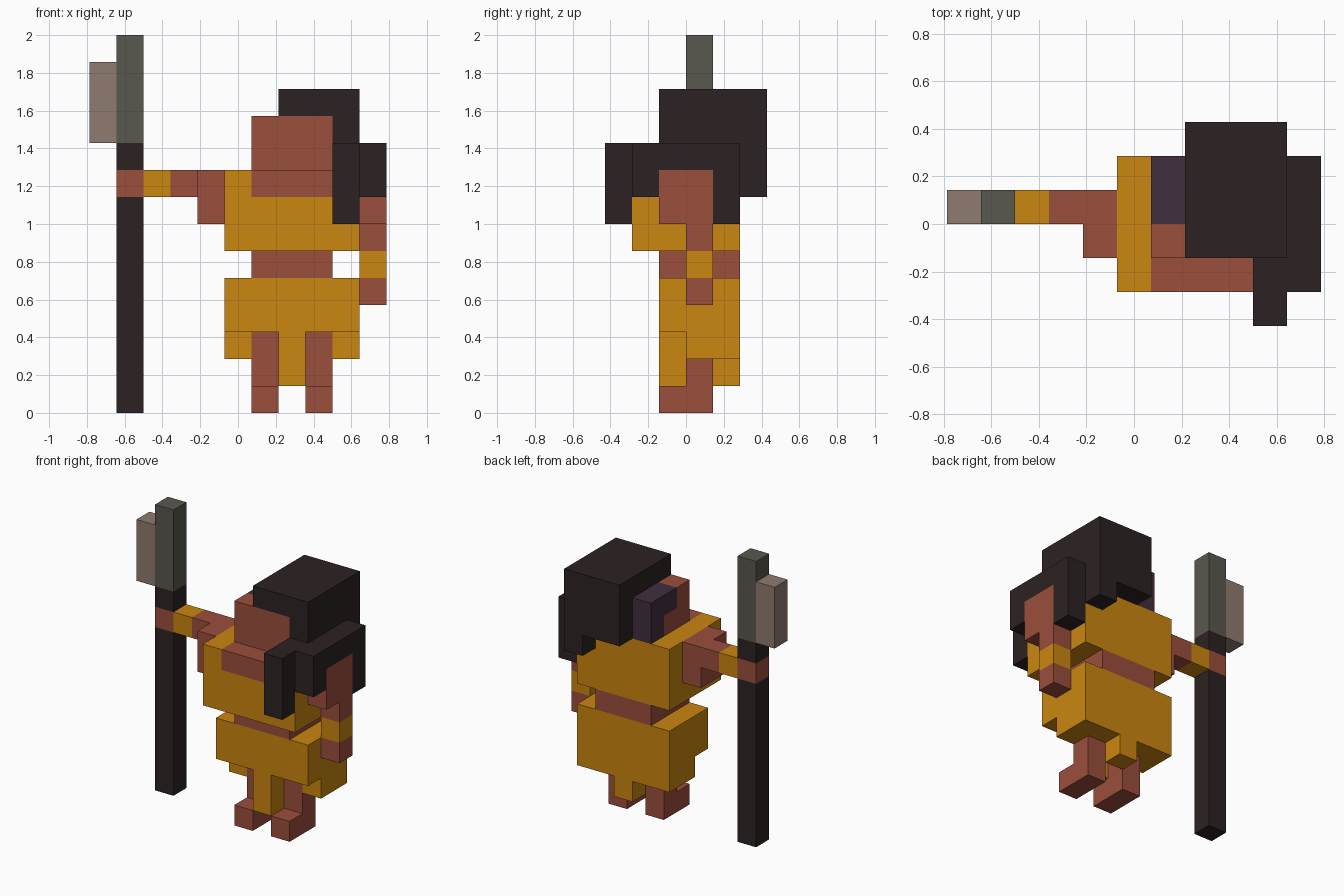
import bpy, bmesh
from mathutils import Vector

if "Cube" in bpy.data.objects:
    bpy.data.objects.remove(bpy.data.objects["Cube"])

U = 1 / 7  # one block; x is in half-offset block units


def material(name, rgb):
    lin = [((c / 255 + 0.055) / 1.055) ** 2.4 for c in rgb]
    m = bpy.data.materials.new(name)
    m.diffuse_color = (*lin, 1)
    m.use_nodes = True
    m.node_tree.nodes["Principled BSDF"].inputs["Base Color"].default_value = m.diffuse_color
    return m


GOLD = material("gold cloth", (202, 134, 16))
SKIN = material("skin", (155, 78, 60))
DARK = material("dark hair and wood", (44, 34, 34))
GREY = material("grey stone", (89, 87, 78))
PALE = material("pale stone", (143, 123, 112))
PLUM = material("plum", (65, 46, 62))


def part(name, mat, *boxes):
    """One object from boxes given as ((x0, x1), (y0, y1), (z0, z1)) in blocks."""
    bm = bmesh.new()
    for spans in boxes:
        lo = Vector([s[0] for s in spans]) * U
        hi = Vector([s[1] for s in spans]) * U
        for v in bmesh.ops.create_cube(bm, size=1)["verts"]:
            v.co = [(a + b) / 2 + c * (b - a) for a, b, c in zip(lo, hi, v.co)]
    me = bpy.data.meshes.new(name)
    bm.to_mesh(me)
    bm.free()
    me.materials.append(mat)
    ob = bpy.data.objects.new(name, me)
    bpy.context.collection.objects.link(ob)
    return ob


# Legs, feet and skirt sides, repeated about the body centre
for side, leg, hem in (("left", 0.5, -0.5), ("right", 2.5, 3.5)):
    part(side + "_leg", SKIN, ((leg, leg + 1), (0, 1), (0, 3)))
    part(side + "_foot", SKIN, ((leg, leg + 1), (-1, 0), (0, 1)))
    part(side + "_skirt_hem", GOLD, ((hem, hem + 1), (0, 2), (2, 3)))

# Skirt with front and back flaps
part("skirt", GOLD, ((-0.5, 4.5), (-1, 2), (3, 5)))
part("skirt_back_hem", GOLD, ((0.5, 3.5), (1, 2), (2, 3)))
part("front_flap", GOLD, ((1.5, 2.5), (-1, 0), (1, 3)))
part("back_flap", GOLD, ((1.5, 2.5), (1, 2), (1, 2)))

# Torso
part("waist", SKIN, ((0.5, 3.5), (-1, 2), (5, 6)))
part("top", GOLD, ((-0.5, 4.5), (-2, 2), (6, 8)))
part("top_straps", GOLD,
     ((-0.5, 0.5), (-2, 2), (8, 9)), ((3.5, 4.5), (-2, 2), (8, 9)),
     ((0.5, 3.5), (1, 2), (8, 9)))
part("upper_chest", SKIN, ((0.5, 3.5), (-2, 1), (8, 9)))

# Head and side decoration
part("head", SKIN, ((0.5, 3.5), (-1, 0), (9, 11)), ((1.5, 3.5), (0, 2), (9, 11)))
part("jaw", SKIN, ((0.5, 1.5), (0, 1), (9, 10)))
part("head_band", PLUM, ((0.5, 1.5), (0, 2), (10, 11)), ((0.5, 1.5), (1, 2), (9, 10)))

# Hair
part("hair_crown", DARK, ((1.5, 4.5), (-1, 3), (11, 12)))
part("hair_back", DARK, ((1.5, 3.5), (2, 3), (9, 11)), ((3.5, 4.5), (2, 3), (8, 11)))
part("hair_side", DARK, ((3.5, 4.5), (-1, 2), (9, 11)), ((3.5, 4.5), (-2, -1), (9, 10)))
part("hair_over_shoulder", DARK,
     ((4.5, 5.5), (-2, 2), (9, 10)), ((4.5, 5.5), (-2, -1), (8, 9)),
     ((4.5, 5.5), (1, 2), (7, 9)))
part("front_lock", DARK, ((3.5, 4.5), (-3, -2), (7, 10)))

# Hanging arm
part("right_shoulder", SKIN, ((4.5, 5.5), (-1, 1), (7, 9)))
part("right_forearm", SKIN, ((4.5, 5.5), (0, 1), (6, 7)))
part("right_bracelet", GOLD, ((4.5, 5.5), (0, 1), (5, 6)))
part("right_hand", SKIN, ((4.5, 5.5), (0, 1), (4, 5)))

# Raised arm
part("left_shoulder", SKIN, ((-1.5, -0.5), (-1, 1), (7, 9)))
part("left_forearm", SKIN, ((-2.5, -1.5), (0, 1), (8, 9)))
part("left_bracelet", GOLD, ((-3.5, -2.5), (0, 1), (8, 9)))
part("left_hand", SKIN, ((-4.5, -3.5), (0, 1), (8, 9)))

# Pole weapon
part("shaft", DARK, ((-4.5, -3.5), (0, 1), (0, 8)), ((-4.5, -3.5), (0, 1), (9, 10)))
part("weapon_head", GREY, ((-4.5, -3.5), (0, 1), (10, 14)))
part("blade", PALE, ((-5.5, -4.5), (0, 1), (10, 13)))
